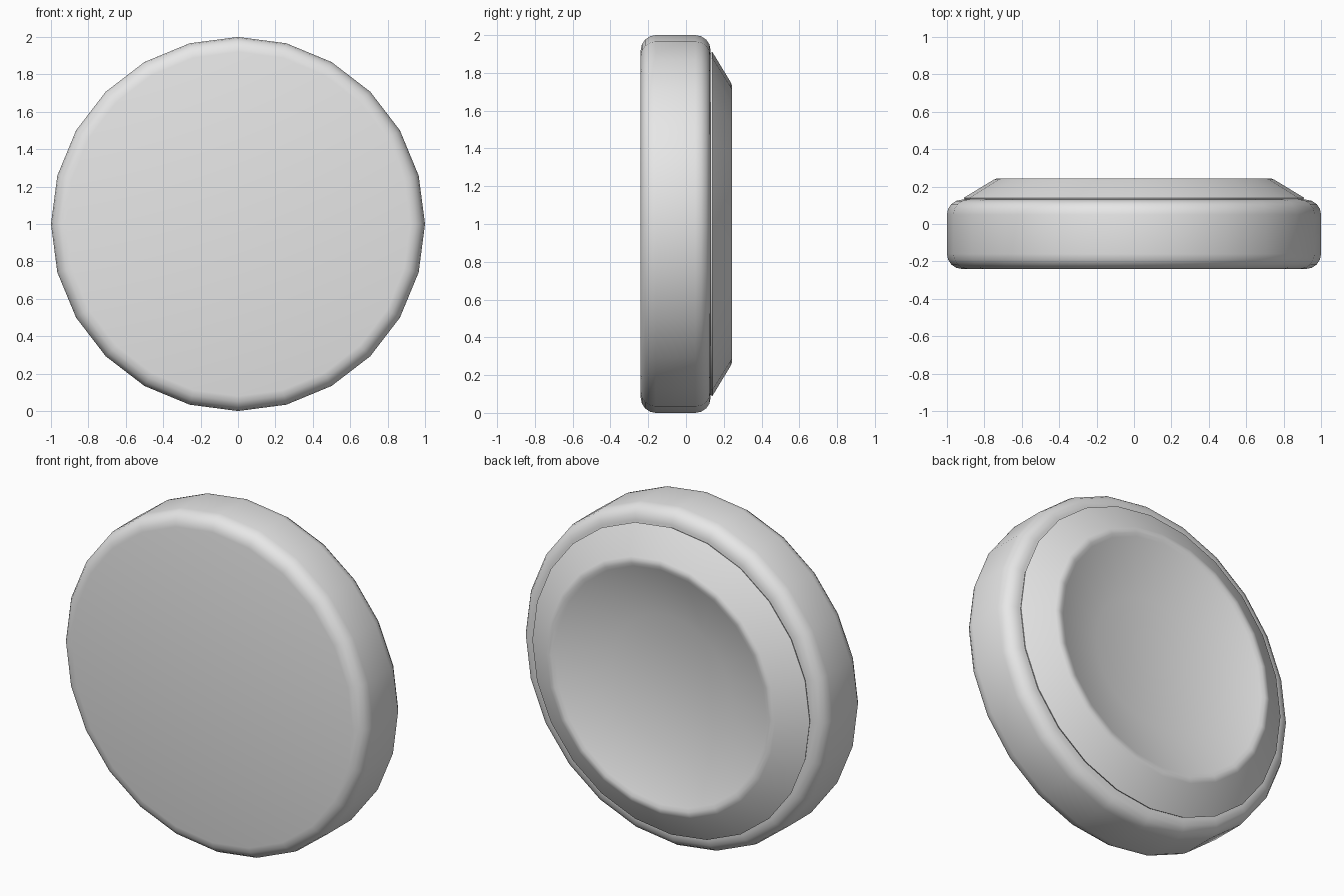
import bpy
import bmesh
import math

cube = bpy.data.objects.get("Cube")
if cube:
    bpy.data.objects.remove(cube, do_unlink=True)

SIDES = 24
grey = bpy.data.materials.new("plain grey")
grey.use_nodes = True
grey.diffuse_color = (0.8, 0.8, 0.8, 1)
grey.node_tree.nodes["Principled BSDF"].inputs["Base Color"].default_value = (0.8, 0.8, 0.8, 1)


def lathe(name, profile):
    """Turn (radius, y) points around the y axis and close both ends."""
    bm = bmesh.new()
    rings = []
    for r, y in profile:
        angles = [2 * math.pi * i / SIDES for i in range(SIDES)]
        rings.append([bm.verts.new((r * math.cos(a), y, 1 + r * math.sin(a))) for a in angles])
    for low, high in zip(rings, rings[1:]):
        for i in range(SIDES):
            j = (i + 1) % SIDES
            bm.faces.new((low[i], low[j], high[j], high[i]))
    bm.faces.new(rings[0])
    bm.faces.new(rings[-1])
    bmesh.ops.recalc_face_normals(bm, faces=bm.faces)
    mesh = bpy.data.meshes.new(name)
    bm.to_mesh(mesh)
    bm.free()
    mesh.materials.append(grey)
    obj = bpy.data.objects.new(name, mesh)
    bpy.context.collection.objects.link(obj)
    bpy.ops.object.select_all(action="DESELECT")
    obj.select_set(True)
    bpy.context.view_layer.objects.active = obj
    bpy.ops.object.shade_smooth_by_angle(angle=math.radians(35))
    return obj


def rounded(r, y, size, turn, steps=4):
    """Quarter round around (r, y), starting at angle turn."""
    angles = [turn + math.pi / 2 * i / steps for i in range(steps + 1)]
    return [(r + size * math.cos(a), y + size * math.sin(a)) for a in angles]


# Thick disc with rounded rims
lathe("disc_body", rounded(0.92, -0.16, 0.08, -math.pi / 2) + rounded(0.92, 0.05, 0.08, 0))

# Sloping back collar with a dished centre and a flat floor
lathe("dished_back", [(0.9, 0.12), (0.91, 0.14), (0.75, 0.237), (0.735, 0.243),
                      (0.715, 0.243), (0.695, 0.235), (0.385, 0.142)])
